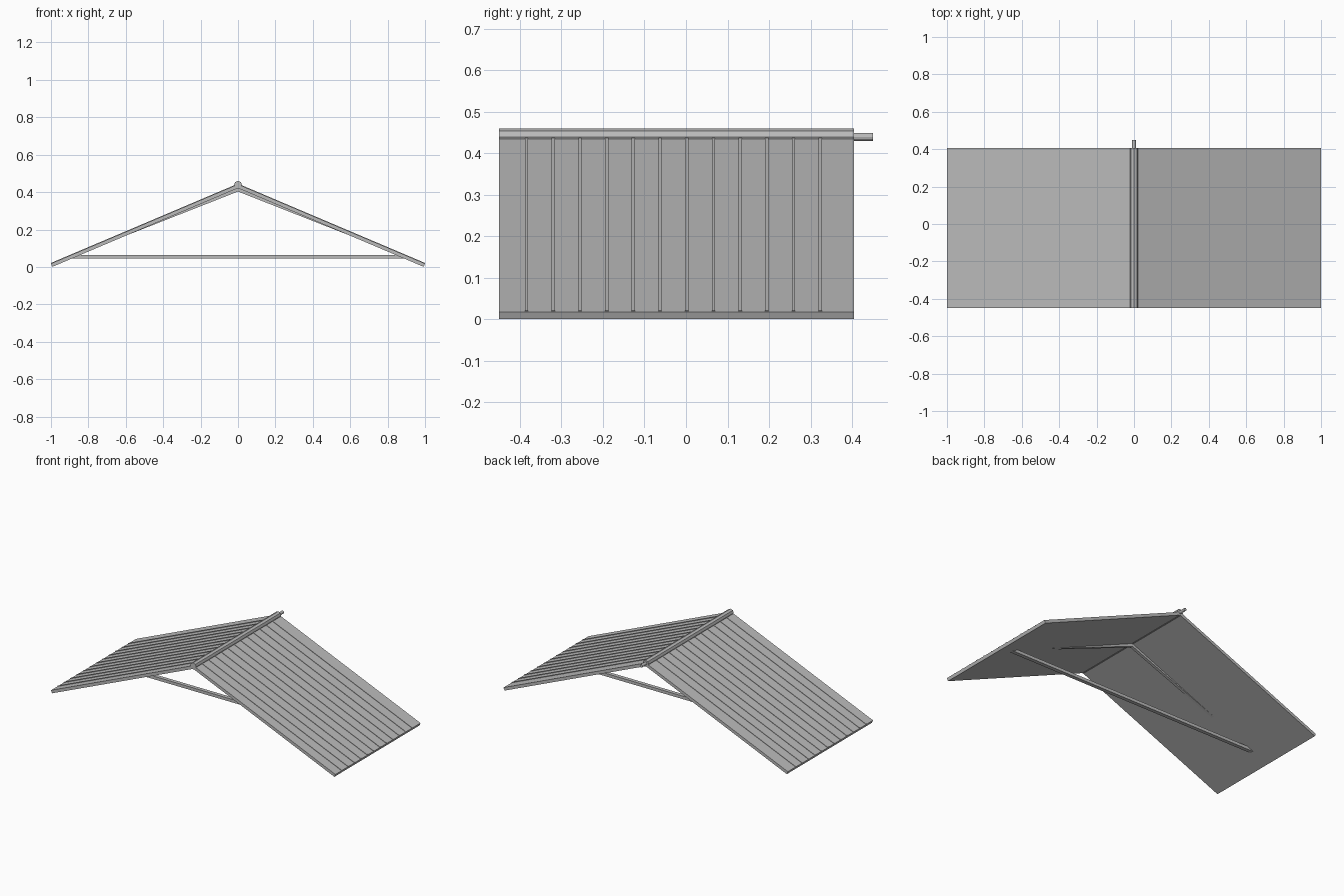
import bpy
import bmesh
import math
from mathutils import Vector

cube = bpy.data.objects.get("Cube")
if cube:
    bpy.data.objects.remove(cube, do_unlink=True)

grey = bpy.data.materials.new("plain grey")
grey.use_nodes = True
colour = (0.5, 0.5, 0.5, 1)
grey.diffuse_color = colour
grey.node_tree.nodes["Principled BSDF"].inputs["Base Color"].default_value = colour

Y0, Y1 = -0.45, 0.405          # front and back of the roof
YM = (Y0 + Y1) / 2
EAVE = Vector((1, 0.018))      # top edge of the eave, as (x, z)
RIDGE = Vector((0, 0.442))
THICK = 0.019
DOWN = (EAVE - RIDGE).normalized()
OUT = Vector((-DOWN.y, DOWN.x))


def extrude_profile(bm, points, y0, y1):
    """Extrude an (x, z) outline along y."""
    face = bm.faces.new([bm.verts.new((x, y0, z)) for x, z in points])
    new = bmesh.ops.extrude_face_region(bm, geom=[face])["geom"]
    verts = [g for g in new if isinstance(g, bmesh.types.BMVert)]
    bmesh.ops.translate(bm, verts=verts, vec=(0, y1 - y0, 0))


def finish(name, bm):
    bmesh.ops.recalc_face_normals(bm, faces=bm.faces)
    mesh = bpy.data.meshes.new(name)
    bm.to_mesh(mesh)
    bm.free()
    obj = bpy.data.objects.new(name, mesh)
    mesh.materials.append(grey)
    bpy.context.collection.objects.link(obj)
    return obj


def mirrored(points, side):
    return [(side * x, z) for x, z in points]


def rod(name, radius, sides, z, y0, y1):
    outline = [(radius * math.sin(math.tau * i / sides),
                z + radius * math.cos(math.tau * i / sides)) for i in range(sides)]
    bm = bmesh.new()
    extrude_profile(bm, outline, y0, y1)
    return finish(name, bm)


# Sloping panels, ribs and rafters on both sides
under_eave = EAVE - OUT * THICK
under_ridge = Vector((0, RIDGE.y - THICK / OUT.y))
rib_top = RIDGE + DOWN * 0.02
rib_end = EAVE - DOWN * 0.002
for label, side in (("left", 1), ("right", -1)):
    bm = bmesh.new()
    extrude_profile(bm, mirrored([RIDGE, EAVE, under_eave, under_ridge], side), Y0, Y1)
    finish(label + "_roof_panel", bm)

    bm = bmesh.new()
    outline = [rib_top - OUT * 0.004, rib_end - OUT * 0.004,
               rib_end + OUT * 0.003, rib_top + OUT * 0.003]
    for i in range(12):
        y = -0.384 + i * 0.0643
        extrude_profile(bm, mirrored(outline, side), y - 0.004, y + 0.004)
    finish(label + "_roof_ribs", bm)

    # The rafter fades into the underside part way down
    bm = bmesh.new()
    outline = [(0, 0.43), (0.6, 0.18), (0.6, 0.167), (0, 0.403)]
    extrude_profile(bm, mirrored(outline, side), YM - 0.009, YM + 0.009)
    finish(label + "_rafter", bm)

# Tie beam between the two slopes
bm = bmesh.new()
beam = [(-0.9, 0.045), (0.9, 0.045), (0.87, 0.064), (-0.87, 0.064)]
extrude_profile(bm, beam, YM - 0.012, YM + 0.012)
finish("tie_beam", bm)

# Ridge pole with a thinner peg at the back
rod("ridge_pole", 0.021, 8, 0.439, Y0, Y1)
rod("ridge_peg", 0.0095, 12, 0.439, Y1 - 0.02, 0.45)
